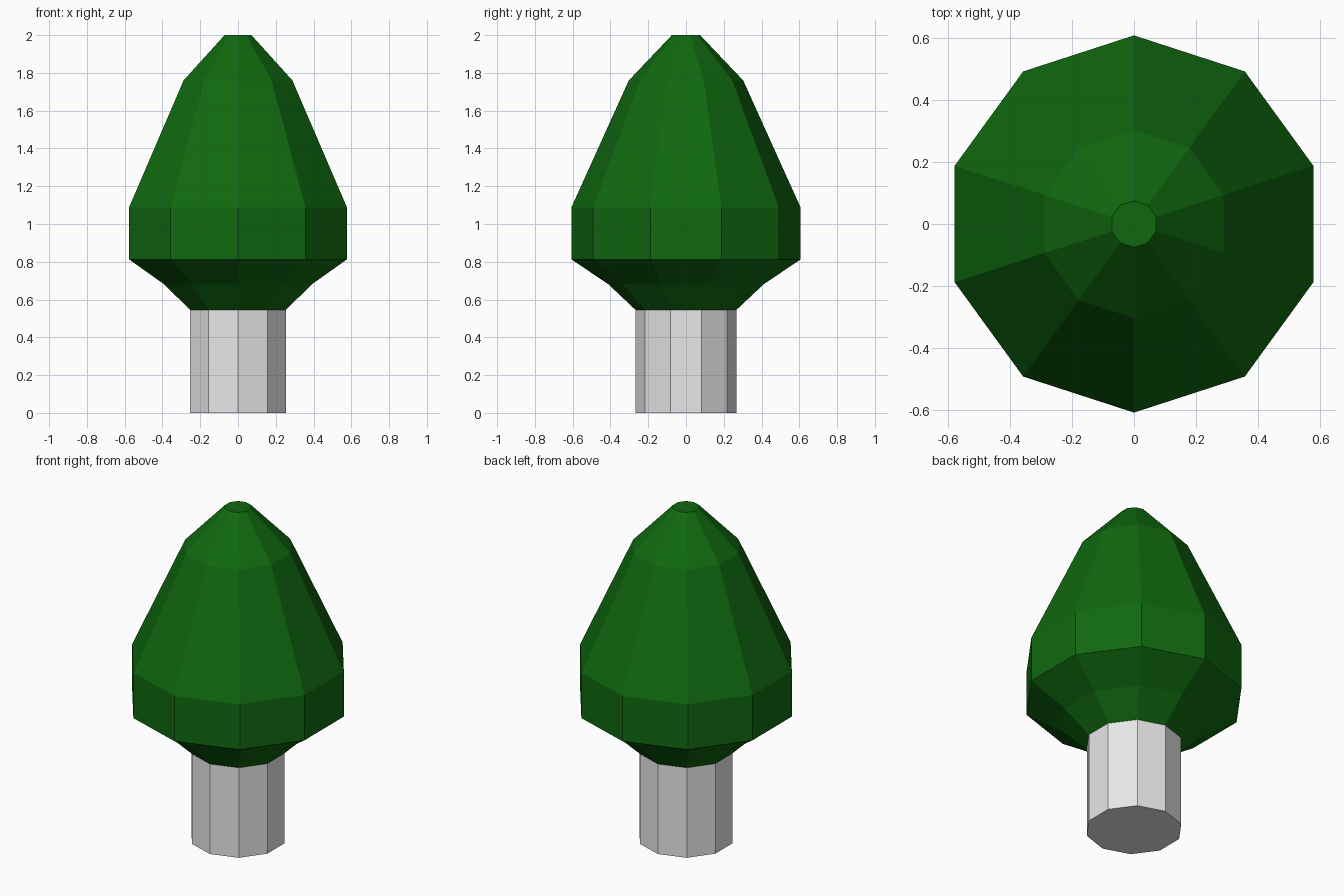
import bpy
import bmesh
from math import cos, sin, pi

SIDES = 10

cube = bpy.data.objects.get("Cube")
if cube:
    bpy.data.objects.remove(cube, do_unlink=True)


def make_material(name, color):
    mat = bpy.data.materials.new(name)
    mat.use_nodes = True
    mat.diffuse_color = color
    mat.node_tree.nodes["Principled BSDF"].inputs["Base Color"].default_value = color
    return mat


def make_lathe(name, profile, mat):
    """Flat-sided solid from (radius, height) rings, with a corner facing the front."""
    bm = bmesh.new()
    angles = [pi / 2 + 2 * pi * i / SIDES for i in range(SIDES)]
    rings = [[bm.verts.new((r * cos(a), r * sin(a), z)) for a in angles]
             for r, z in profile]
    for low, high in zip(rings, rings[1:]):
        for i in range(SIDES):
            j = (i + 1) % SIDES
            bm.faces.new((low[i], low[j], high[j], high[i]))
    bm.faces.new(rings[0][::-1])
    bm.faces.new(rings[-1])
    bmesh.ops.recalc_face_normals(bm, faces=bm.faces)
    mesh = bpy.data.meshes.new(name)
    bm.to_mesh(mesh)
    bm.free()
    mesh.materials.append(mat)
    obj = bpy.data.objects.new(name, mesh)
    bpy.context.collection.objects.link(obj)
    return obj


leaf_green = make_material("leaf green", (0.005, 0.14, 0.005, 1))
pale_grey = make_material("pale grey", (0.8, 0.8, 0.8, 1))

# Trunk
make_lathe("trunk", [(0.267, 0), (0.267, 0.545)], pale_grey)

# Foliage: flared underside, upright band, tapering crown with a small flat tip
make_lathe("foliage", [(0.267, 0.545), (0.41, 0.68), (0.607, 0.813),
                       (0.607, 1.087), (0.303, 1.76), (0.075, 2.0)], leaf_green)
